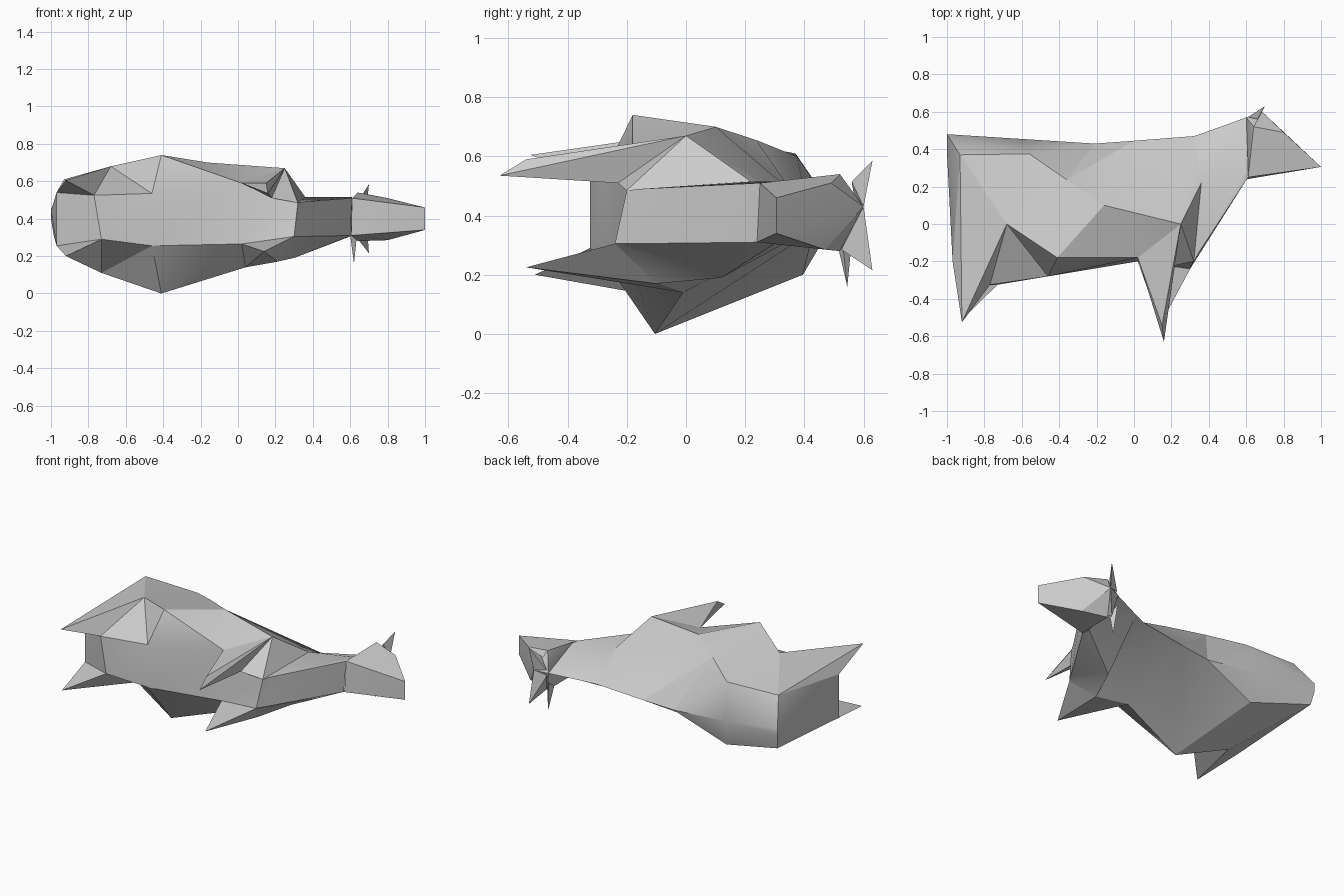
import bpy, bmesh, math
from mathutils import Vector

if "Cube" in bpy.data.objects:
    bpy.data.objects.remove(bpy.data.objects["Cube"])

coat = bpy.data.materials.new("plain_grey")
coat.diffuse_color = (0.6, 0.6, 0.6, 1)
coat.use_nodes = True
coat.node_tree.nodes["Principled BSDF"].inputs["Base Color"].default_value = coat.diffuse_color


def finish(name, bm):
    """Turn a bmesh into a named object with one colour and sharp creases."""
    bmesh.ops.remove_doubles(bm, verts=bm.verts[:], dist=0.0005)
    bmesh.ops.recalc_face_normals(bm, faces=bm.faces[:])
    mesh = bpy.data.meshes.new(name)
    bm.to_mesh(mesh)
    bm.free()
    mesh.materials.append(coat)
    obj = bpy.data.objects.new(name, mesh)
    bpy.context.collection.objects.link(obj)
    bpy.ops.object.select_all(action='DESELECT')
    obj.select_set(True)
    bpy.context.view_layer.objects.active = obj
    bpy.ops.object.shade_smooth_by_angle(angle=math.radians(26))
    return obj


def hull(name, points):
    """Convex solid around a few points."""
    bm = bmesh.new()
    for p in points:
        bm.verts.new(p)
    bmesh.ops.convex_hull(bm, input=bm.verts[:])
    return finish(name, bm)


def spike(name, tip, base):
    """Open pyramid from a base loop up to a tip, facing outward."""
    bm = bmesh.new()
    ring = [bm.verts.new(p) for p in base]
    top = bm.verts.new(tip)
    for i, v in enumerate(ring):
        bm.faces.new((v, ring[(i + 1) % len(ring)], top))
    cap = bm.faces.new(ring)
    bmesh.ops.recalc_face_normals(bm, faces=bm.faces[:])
    bmesh.ops.delete(bm, geom=[cap], context='FACES_ONLY')
    return finish(name, bm)


# Trunk sections, rump to neck: belly, flank, back / back, flank, belly
# (from the fourth section on, the back is a single ridge point)
sections = [
    [(-.97, -.20, .54), (-.93, .37, .61), (-1.0, .48, .45),
     (-1.0, .48, .40), (-.985, .46, .31), (-.97, -.20, .255)],
    [(-.77, -.325, .525), (-.68, 0, .68), (-.56, .375, .60),
     (-.57, .395, .20), (-.73, 0, .11), (-.73, -.325, .29)],
    [(-.46, -.28, .535), (-.41, -.18, .74), (-.36, .237, .655),
     (-.21, .43, .343), (-.41, -.105, 0), (-.46, -.28, .255)],
    [(.02, -.18, .59), (-.16, .10, .70), (.0, .445, .357),
     (.04, -.01, .14), (.02, -.20, .265)],
    [(.32, -.20, .485), (.25, 0, .67), (.32, .47, .385),
     (.21, -.10, .17), (.30, -.24, .305)],
    [(.345, -.155, .49), (.36, .22, .515), (.40, .497, .395),
     (.30, .12, .19), (.335, -.185, .305)],
    [(.61, .25, .51), (.61, .31, .515), (.60, .57, .42),
     (.60, .30, .305), (.60, .24, .31)],
]
rings = [[Vector(p) for p in s] for s in sections]
# Every ring gets an upper, middle and lower back point
for r in rings:
    if len(r) == 5:
        r.insert(3, r[2].copy())
    r.insert(3, (r[2] + r[3]) / 2)
rings[2][3] = rings[2][4].copy()
rings[1][3] = (rings[0][3] + rings[2][3]) / 2

# Quads whose crease runs the other way, and quads covered by a leg
flipped = {(1, 0), (1, 1), (2, 0), (2, 1), (4, 1), (0, 3), (0, 4),
           (2, 4), (3, 4), (4, 4), (4, 5)}
leg_quads = {(0, 0), (0, 5), (3, 5)}

bm = bmesh.new()
loops = [[bm.verts.new(p) for p in r] for r in rings]
rump = bm.verts.new((-1.0, .38, .44))
for j in range(7):
    bm.faces.new((loops[0][j], loops[0][(j + 1) % 7], rump))
for i in range(len(loops) - 1):
    for j in range(7):
        k = (j + 1) % 7
        a, b, c, d = loops[i][j], loops[i][k], loops[i + 1][k], loops[i + 1][j]
        if (i, j) in leg_quads or (i > 2 and j == 2) or (i > 1 and j == 3):
            continue
        if (i, j) in flipped:
            tris = [(a, b, d), (b, c, d)]
        else:
            tris = [(a, b, c), (a, c, d)]
        if (i, j) == (3, 0):
            tris.pop()          # opening for the front leg
        for t in tris:
            # leave out slivers where the back closes to a ridge
            p, q, s = (v.co for v in t)
            if (q - p).cross(s - p).length > 1e-6:
                bm.faces.new(t)
finish("trunk_and_neck", bm)


# Legs
def quad(i, j):
    return [rings[i][j], rings[i][j + 1], rings[i + 1][j + 1], rings[i + 1][j]]


spike("upper_rear_leg", (-.92, -.525, .605), quad(0, 0))
spike("lower_rear_leg", (-.92, -.51, .20), quad(0, 5))
chest = (.18, -.23, .51)
belly, shoulder, breast = rings[3][0], rings[4][1], rings[4][0]
spike("chest_corner", chest, [belly, shoulder, breast])
hull("upper_front_leg", [(.15, -.54, .59), (.16, -.63, .535), belly, shoulder, chest])
spike("lower_front_leg", (.14, -.54, .225), quad(3, 5))

# Head
hull("head", [(.61, .25, .51), (.605, .24, .31), (.64, .52, .54),
              (.64, .52, .28), (.60, .57, .42), (.685, .60, .43),
              (.80, .49, .51), (.80, .47, .285),
              (1.0, .305, .46), (1.0, .305, .34)])

# Ears and horn
hull("upper_ear", [(.70, .63, .585), (.61, .572, .44), (.66, .56, .515), (.685, .60, .43)])
hull("lower_ear", [(.70, .63, .215), (.61, .572, .40), (.645, .525, .285), (.685, .60, .43)])
hull("lower_horn", [(.62, .545, .16), (.60, .51, .31), (.635, .53, .30), (.60, .565, .36)])
